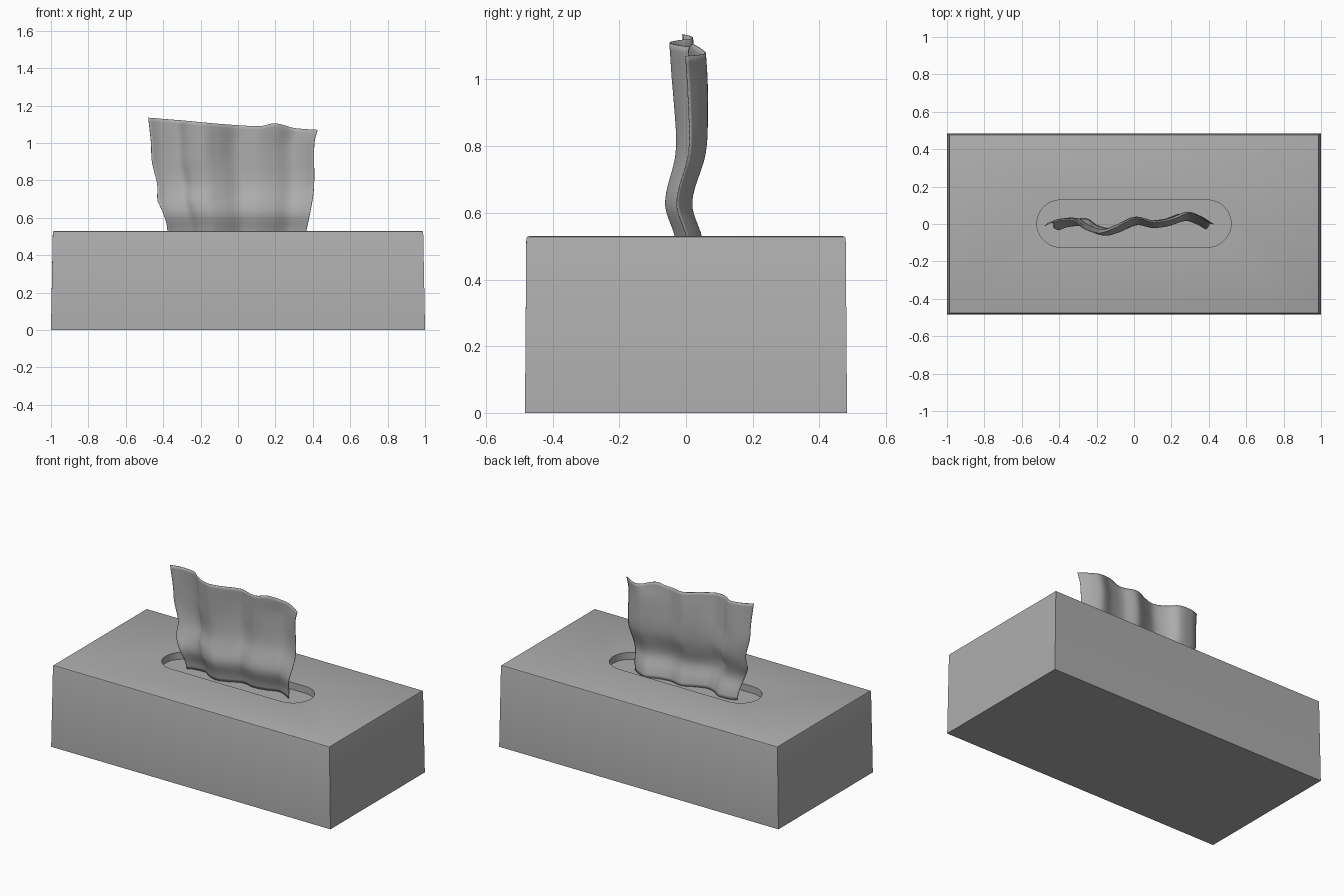
import bpy, bmesh, math

cube = bpy.data.objects.get("Cube")
if cube:
    bpy.data.objects.remove(cube, do_unlink=True)

grey = bpy.data.materials.new("plain grey")
grey.use_nodes = True
grey.diffuse_color = (0.42, 0.42, 0.42, 1)
grey.node_tree.nodes["Principled BSDF"].inputs["Base Color"].default_value = grey.diffuse_color


def add_object(name, bm):
    mesh = bpy.data.meshes.new(name)
    bmesh.ops.recalc_face_normals(bm, faces=bm.faces)
    bm.to_mesh(mesh)
    bm.free()
    mesh.materials.append(grey)
    obj = bpy.data.objects.new(name, mesh)
    bpy.context.collection.objects.link(obj)
    return obj


def activate(obj):
    bpy.ops.object.select_all(action='DESELECT')
    obj.select_set(True)
    bpy.context.view_layer.objects.active = obj


def curve(points, t):
    """Smooth interpolation through (position, value) points."""
    if t <= points[0][0]:
        return points[0][1]
    for i in range(len(points) - 1):
        (a, p), (b, q) = points[i], points[i + 1]
        if t <= b:
            a0, p0 = points[max(i - 1, 0)]
            b1, q1 = points[min(i + 2, len(points) - 1)]
            s, w = (t - a) / (b - a), b - a
            m, n = w * (q - p0) / (b - a0), w * (q1 - p) / (b1 - a)
            return ((2 * s**3 - 3 * s**2 + 1) * p + (s**3 - 2 * s**2 + s) * m
                    + (3 * s**2 - 2 * s**3) * q + (s**3 - s**2) * n)
    return points[-1][1]


# Box, slightly narrower at the top, with softened top edges
HEIGHT = 0.53
bm = bmesh.new()
bmesh.ops.create_cube(bm, size=2)
for v in bm.verts:
    top = v.co.z > 0
    v.co.x *= 0.99 if top else 1
    v.co.y *= 0.479 if top else 0.483
    v.co.z = HEIGHT if top else 0
rim = [e for e in bm.edges if all(v.co.z > 0.1 for v in e.verts)]
bmesh.ops.bevel(bm, geom=rim, offset=0.008, segments=2, profile=0.5, affect='EDGES')
box = add_object("box", bm)

# Rounded slot sunk into the top
bm = bmesh.new()
outline = []
for side in (1, -1):
    for i in range(25):
        a = math.pi * (i / 24 - 0.5)
        x, y = 0.393 + 0.126 * math.cos(a), 0.126 * math.sin(a)
        outline.append(bm.verts.new((side * x, side * y + 0.002, HEIGHT - 0.045)))
face = bm.faces.new(outline)
raised = bmesh.ops.extrude_face_region(bm, geom=[face])["geom"]
bmesh.ops.translate(bm, vec=(0, 0, 0.2), verts=[g for g in raised if isinstance(g, bmesh.types.BMVert)])
cutter = add_object("slot_cutter", bm)
cutter.hide_render = True
activate(box)
mod = box.modifiers.new("slot", 'BOOLEAN')
mod.operation = 'DIFFERENCE'
mod.solver = 'EXACT'
mod.object = cutter
bpy.ops.object.modifier_apply(modifier=mod.name)
bpy.data.objects.remove(cutter, do_unlink=True)
bpy.ops.object.shade_smooth_by_angle(angle=math.radians(30))

# Tissue: wavy sheet rising from the slot
left_edge = [(0.48, -0.37), (0.58, -0.385), (0.66, -0.415), (0.69, -0.43), (0.78, -0.432), (0.9, -0.46),
             (1.0, -0.465), (1.14, -0.48)]
right_edge = [(0.48, 0.355), (0.53, 0.365), (0.6, 0.38), (0.75, 0.405), (1.0, 0.408), (1.07, 0.425)]
top_edge = [(0, 1.135), (0.2, 1.12), (0.42, 1.102), (0.66, 1.09), (0.75, 1.105), (0.86, 1.08), (1, 1.07)]
folds = [(0, -0.01), (0.06, 0.012), (0.17, 0.016), (0.23, -0.025), (0.32, -0.05), (0.41, -0.025),
         (0.53, 0.025), (0.64, 0.005), (0.75, 0.02), (0.86, 0.055), (0.93, 0.035), (1, -0.005)]
lean = [(0.48, 0.015), (0.53, 0.005), (0.63, -0.024), (0.78, 0.012), (0.93, 0.012), (1.13, 0)]
spread = [(0.48, 0.75), (0.63, 0.75), (0.8, 0.85), (1.0, 1.0)]
COLS, ROWS = 64, 32
bm = bmesh.new()
grid = []
for r in range(ROWS + 1):
    row = []
    for c in range(COLS + 1):
        u = c / COLS
        z = 0.487 + (curve(top_edge, u) - 0.487) * r / ROWS
        x0, x1 = curve(left_edge, z), curve(right_edge, z)
        y = curve(folds, u) * curve(spread, z) + curve(lean, z)
        row.append(bm.verts.new((x0 + (x1 - x0) * u, y, z)))
    grid.append(row)
for r in range(ROWS):
    for c in range(COLS):
        bm.faces.new((grid[r][c], grid[r][c + 1], grid[r + 1][c + 1], grid[r + 1][c]))
tissue = add_object("tissue", bm)
mod = tissue.modifiers.new("paper", 'SOLIDIFY')
mod.thickness = 0.003
mod.offset = 0
activate(tissue)
bpy.ops.object.shade_smooth_by_angle(angle=math.radians(50))
